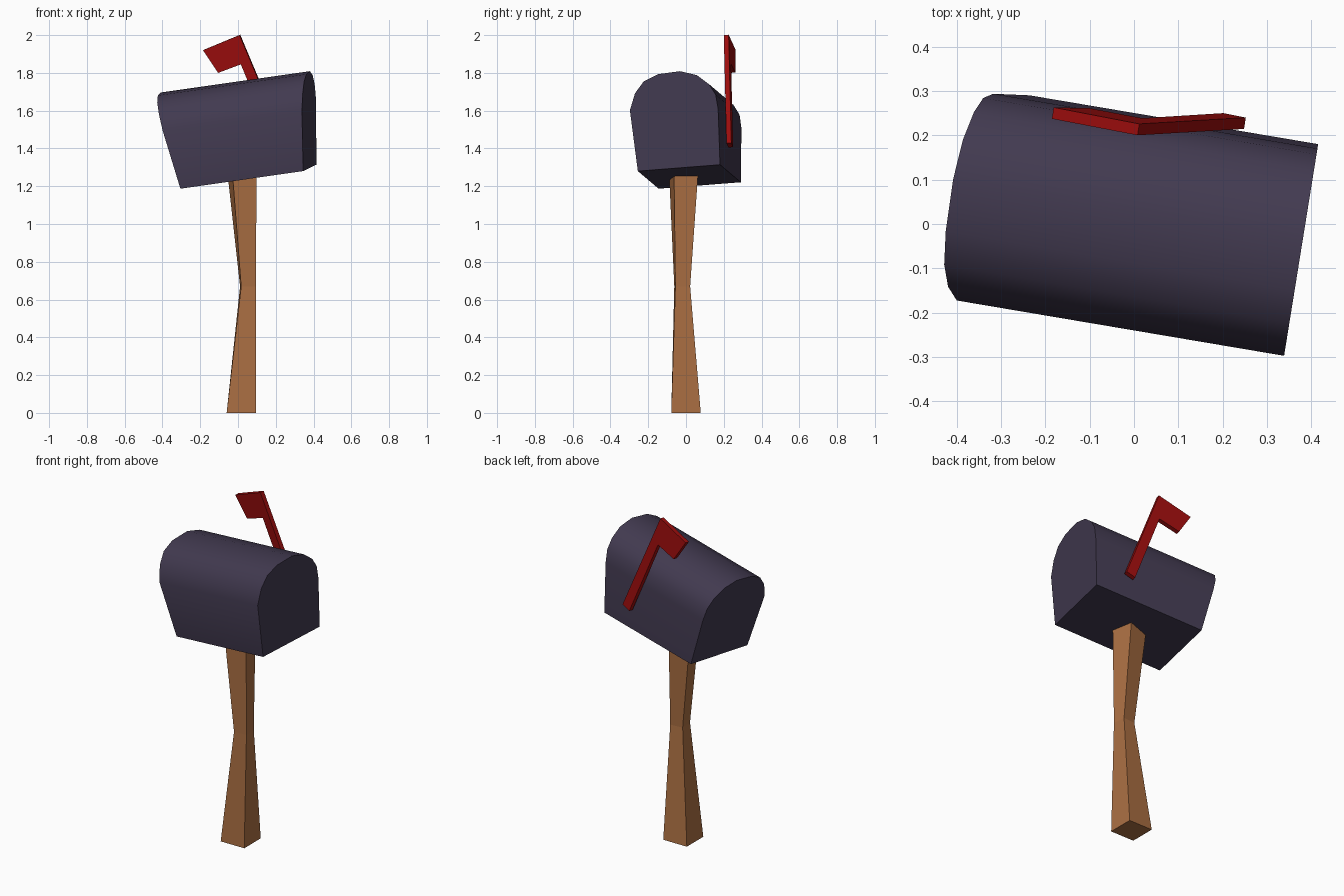
import bpy, bmesh
from mathutils import Vector

if "Cube" in bpy.data.objects:
    bpy.data.objects.remove(bpy.data.objects["Cube"])


def material(name, rgb):
    m = bpy.data.materials.new(name)
    m.diffuse_color = (*rgb, 1)
    m.use_nodes = True
    m.node_tree.nodes["Principled BSDF"].inputs["Base Color"].default_value = m.diffuse_color
    return m


def loft(name, rings, mat, smooth=None):
    """Skin a list of equal-length rings and cap both ends."""
    bm = bmesh.new()
    rows = [[bm.verts.new(p) for p in ring] for ring in rings]
    n = len(rows[0])
    for low, high in zip(rows, rows[1:]):
        for i in range(n):
            j = (i + 1) % n
            bm.faces.new((low[i], low[j], high[j], high[i]))
    bm.faces.new(rows[0][::-1])
    bm.faces.new(rows[-1])
    bmesh.ops.recalc_face_normals(bm, faces=bm.faces)
    mesh = bpy.data.meshes.new(name)
    bm.to_mesh(mesh)
    bm.free()
    obj = bpy.data.objects.new(name, mesh)
    bpy.context.collection.objects.link(obj)
    mesh.materials.append(mat)
    if smooth:
        bpy.context.view_layer.objects.active = obj
        obj.select_set(True)
        bpy.ops.object.shade_smooth_by_angle(angle=smooth)
        obj.select_set(False)
    return obj


slate = material("slate_purple", (0.054, 0.042, 0.080))
wood = material("brown_wood", (0.41, 0.160, 0.056))
red = material("flag_red", (0.33, 0.004, 0.004))

# Mailbox: arched (y, z) profile swept along a tilted axis, with a slanted far end
profile = [(-0.255, 1.28), (-0.297, 1.602), (-0.27, 1.692), (-0.223, 1.756),
           (-0.149, 1.793), (-0.032, 1.809), (0.058, 1.788), (0.122, 1.74),
           (0.157, 1.685), (0.17, 1.61), (0.18, 1.314)]
axis = Vector((1, -0.169, 0.143))
near = [Vector((0.345 + 0.161 * (y + 0.255), y, z)) for y, z in profile]
far = []
for p in near:
    height = p.z - 1.28 - 0.074 * (p.y + 0.255)
    far.append(p - axis * (0.65 + 0.27 * height))
loft("mailbox", [near, far], slate, smooth=0.65)

# Post: square section, pinched at the middle and twisted at the top
def square(cx, cy, z, ux, uy):
    """Square ring; (ux, uy) is half of one side's vector."""
    return [(cx + a * ux - b * uy, cy + a * uy + b * ux, z)
            for a, b in ((-1, -1), (1, -1), (1, 1), (-1, 1))]


loft("post", [square(0.018, 0.0, 0.0, 0.078, 0.0),
              square(0.053, -0.02, 0.67, 0.039, 0.003),
              square(0.02, -0.0125, 1.29, 0.0645, 0.0135)], wood)

# Flag: L-shaped plate of pole and banner, leaning with the box
outline = [(0.008, 2.0), (-0.185, 1.92), (-0.105, 1.8), (0.015, 1.845),
           (0.197, 1.405), (0.248, 1.428)]
front = [Vector((x, 0.2 - 0.155 * (x - 0.008) - 0.09 * (z - 2), z)) for x, z in outline]
offset = Vector((0.155, 1, 0.09)).normalized() * 0.026
back = [p + offset for p in front]
loft("flag", [front, back], red)
